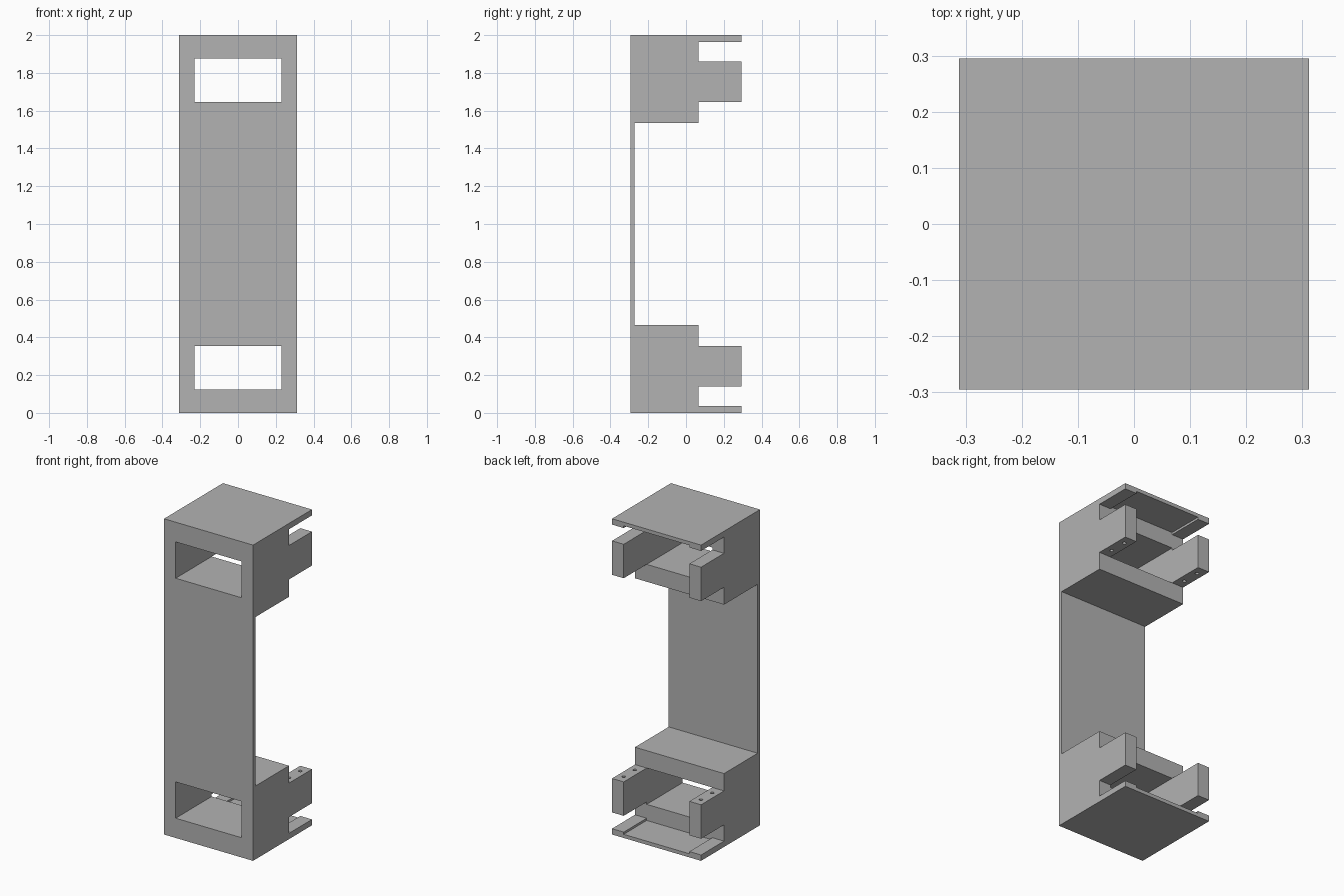
import bpy
import bmesh

cube = bpy.data.objects.get("Cube")
if cube:
    bpy.data.objects.remove(cube, do_unlink=True)

grey = bpy.data.materials.new("plain grey")
grey.use_nodes = True
grey.diffuse_color = (0.45, 0.45, 0.45, 1)
grey.node_tree.nodes["Principled BSDF"].inputs["Base Color"].default_value = (0.45, 0.45, 0.45, 1)

HALF_W, INNER_W = 0.312, 0.23      # outer and opening half widths
FRONT, BACK, BLOCK_BACK = -0.295, 0.295, 0.065
SKIN = 0.023                       # thickness of front wall and end plates


def finish(name, bm):
    bmesh.ops.recalc_face_normals(bm, faces=bm.faces)
    mesh = bpy.data.meshes.new(name)
    bm.to_mesh(mesh)
    bm.free()
    mesh.materials.append(grey)
    obj = bpy.data.objects.new(name, mesh)
    bpy.context.scene.collection.objects.link(obj)
    return obj


def box(name, xs, ys, zs):
    bm = bmesh.new()
    bmesh.ops.create_cube(bm, size=1)
    for v in bm.verts:
        v.co = [(r[0] + r[1]) / 2 + c * abs(r[1] - r[0]) for c, r in zip(v.co, (xs, ys, zs))]
    return finish(name, bm)


def cylinder(name, x, y, z, radius, depth):
    bm = bmesh.new()
    bmesh.ops.create_cone(bm, cap_ends=True, segments=20, radius1=radius,
                          radius2=radius, depth=depth)
    bmesh.ops.translate(bm, verts=bm.verts, vec=(x, y, z))
    return finish(name, bm)


def cut(obj, cutter):
    mod = obj.modifiers.new("cut", 'BOOLEAN')
    mod.operation = 'DIFFERENCE'
    mod.solver = 'EXACT'
    mod.object = cutter
    cutter.hide_render = True
    bpy.context.view_layer.objects.active = obj
    bpy.ops.object.modifier_apply(modifier=mod.name)
    bpy.data.objects.remove(cutter, do_unlink=True)


# Main body: side profile of the lower half, mirrored upward, extruded across
lower = [(FRONT, 0), (BACK, 0), (BACK, SKIN), (BLOCK_BACK, SKIN),
         (BLOCK_BACK, 0.465), (FRONT + SKIN, 0.465)]
profile = lower + [(y, 2 - z) for y, z in reversed(lower)]
bm = bmesh.new()
face = bm.faces.new([bm.verts.new((-HALF_W, y, z)) for y, z in profile])
side = bmesh.ops.extrude_face_region(bm, geom=[face])
bmesh.ops.translate(bm, vec=(2 * HALF_W, 0, 0),
                    verts=[g for g in side["geom"] if isinstance(g, bmesh.types.BMVert)])
body = finish("body", bm)

for end in ("lower", "upper"):
    def level(z):
        return z if end == "lower" else 2 - z

    # Rectangular tunnel through the end block
    cut(body, box("tunnel_cutter", (-INNER_W, INNER_W), (-0.5, 0.5),
                  (level(0.125), level(0.355))))

    for label, s in (("left", 1), ("right", -1)):
        xs = (s * INNER_W, s * HALF_W)
        # Rear arm with two blind screw holes facing the middle
        arm = box(f"{end}_{label}_arm", xs, (BLOCK_BACK, BACK), (level(0.14), level(0.355)))
        for y in (0.125, 0.237):
            cut(arm, cylinder("hole_cutter", s * 0.271, y, level(0.355), 0.011, 0.16))
        # Raised rail on the end plate
        box(f"{end}_{label}_rail", xs, (BLOCK_BACK, BACK), (level(SKIN), level(0.037)))
